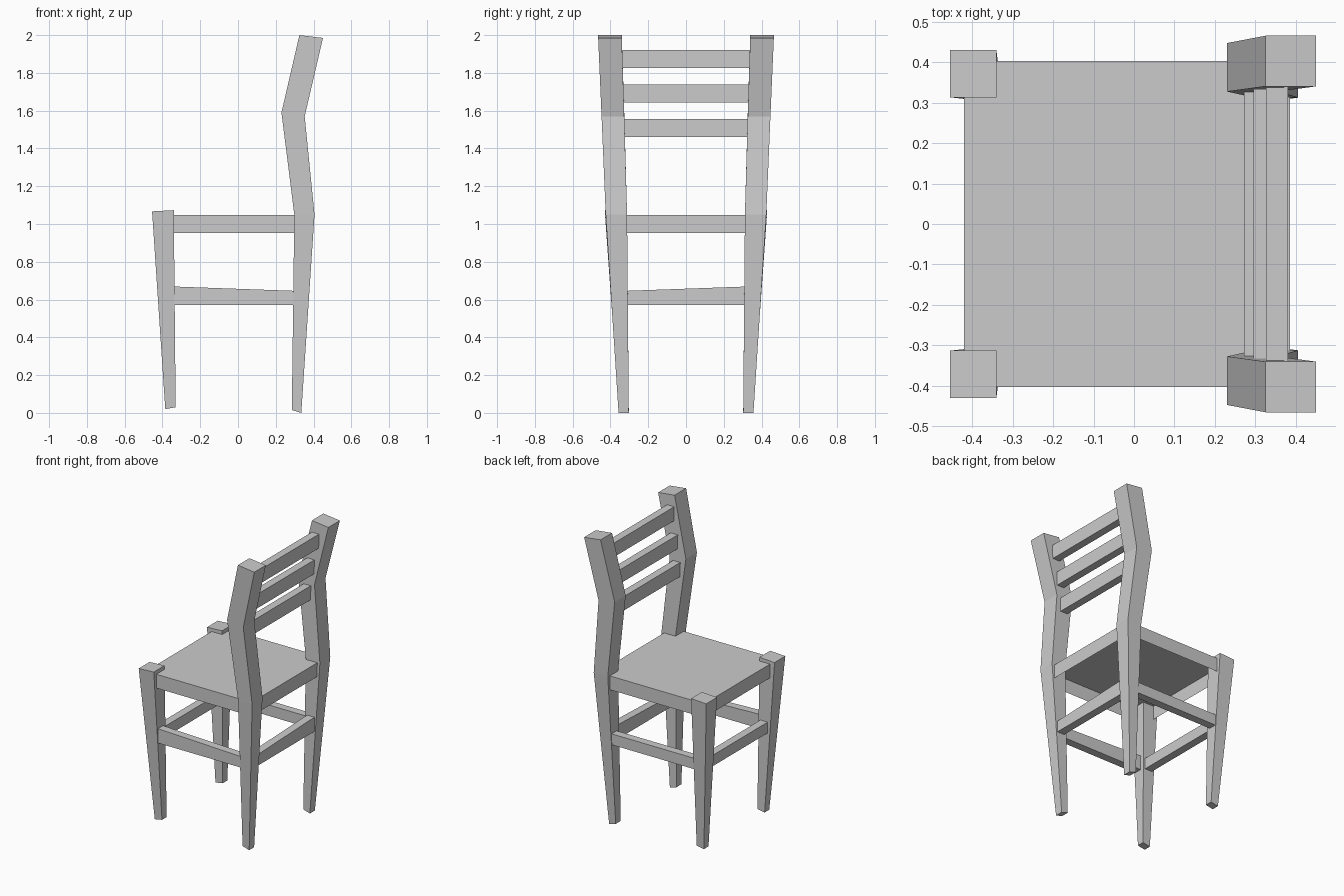
import bpy

if "Cube" in bpy.data.objects:
    bpy.data.objects.remove(bpy.data.objects["Cube"])


def mesh_object(name, verts, faces):
    me = bpy.data.meshes.new(name)
    me.from_pydata(verts, [], faces)
    me.update()
    ob = bpy.data.objects.new(name, me)
    bpy.context.collection.objects.link(ob)
    return ob


def mirror_y(ob):
    mod = ob.modifiers.new("mirror", 'MIRROR')
    mod.use_axis = (False, True, False)
    mod.use_mirror_merge = False
    return ob


def post(name, sections):
    """Four-sided loft; each section is (z at x0, z at x1, x0, x1, y0, y1)."""
    verts, faces = [], []
    for z0, z1, x0, x1, y0, y1 in sections:
        verts += [(x0, y0, z0), (x1, y0, z1), (x1, y1, z1), (x0, y1, z0)]
    for s in range(len(sections) - 1):
        for i in range(4):
            a, b = s * 4 + i, s * 4 + (i + 1) % 4
            faces.append((a, b, b + 4, a + 4))
    n = len(verts)
    faces += [(3, 2, 1, 0), (n - 4, n - 3, n - 2, n - 1)]
    return mesh_object(name, verts, faces)


def bar(name, x, y, z):
    return post(name, [(z[0], z[0], *x, *y), (z[1], z[1], *x, *y)])


# Tapered front legs
mirror_y(post("front_legs", [
    (0.02, 0.03, -0.385, -0.33, 0.305, 0.355),
    (1.067, 1.073, -0.455, -0.34, 0.313, 0.43)]))

# Bent back legs running up into the backrest posts
mirror_y(post("back_legs", [
    (0.015, 0.0, 0.285, 0.335, 0.303, 0.357),
    (1.05, 1.05, 0.298, 0.405, 0.312, 0.425),
    (1.59, 1.57, 0.23, 0.353, 0.327, 0.447),
    (2.0, 1.985, 0.325, 0.45, 0.34, 0.465)]))

# Seat with a skirt, hollow underneath
x0, x1, y, zb, zt = -0.42, 0.385, 0.402, 0.952, 1.047
mesh_object("seat", [(px, py, pz) for pz in (zb, zt)
                     for px, py in ((x0, -y), (x1, -y), (x1, y), (x0, y))],
            [(4, 5, 6, 7)] + [(i, (i + 1) % 4, (i + 1) % 4 + 4, i + 4) for i in range(4)])

# Lower stretchers; the near side and back ones rise towards one end
post("right_stretcher", [(0.57, 0.57, -0.37, 0.33, -0.39, -0.335)]
     + [(0.67, 0.645, -0.37, 0.33, -0.39, -0.335)])
bar("left_stretcher", (-0.37, 0.33), (0.335, 0.39), (0.57, 0.645))
bar("front_stretcher", (-0.405, -0.35), (-0.35, 0.35), (0.57, 0.645))
mesh_object("back_stretcher", [
    (px, py, pz) for py, top in ((-0.35, 0.645), (0.35, 0.67))
    for px, pz in ((0.31, 0.57), (0.365, 0.57), (0.365, top), (0.31, top))],
    [(0, 1, 2, 3), (7, 6, 5, 4)] + [(i, i + 4, (i + 1) % 4 + 4, (i + 1) % 4) for i in range(4)])

# Backrest slats
for i, (xc, zc) in enumerate(((0.299, 1.508), (0.322, 1.69), (0.353, 1.873))):
    bar(f"back_slat_{i + 1}", (xc - 0.027, xc + 0.027), (-0.35, 0.35), (zc - 0.048, zc + 0.048))
